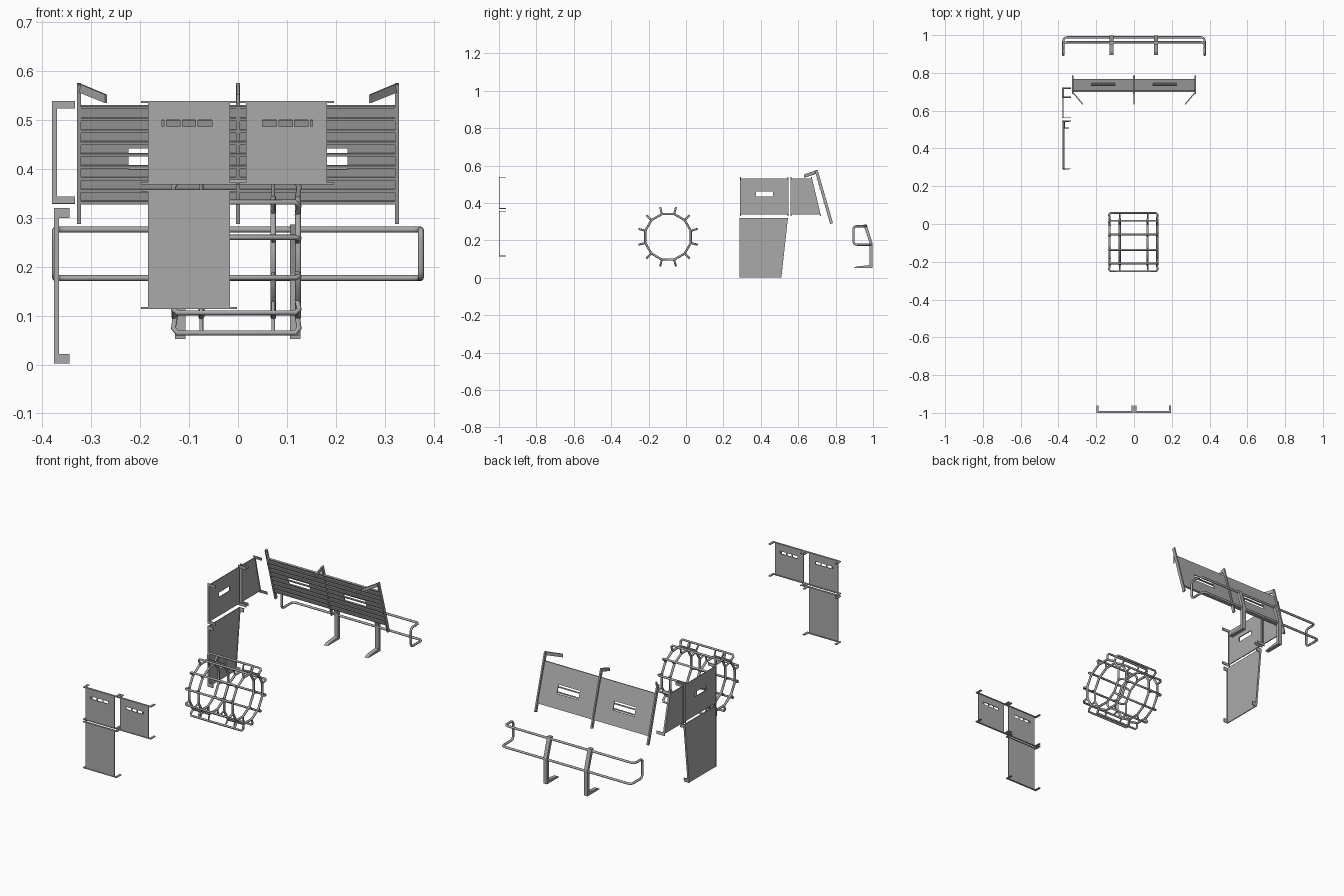
import bpy
import math
from mathutils import Vector, Matrix

cube = bpy.data.objects.get("Cube")
if cube:
    bpy.data.objects.remove(cube, do_unlink=True)

steel = bpy.data.materials.new("steel_grey")
steel.use_nodes = True
GREY = (0.4, 0.4, 0.4, 1)
steel.diffuse_color = GREY
steel.node_tree.nodes["Principled BSDF"].inputs["Base Color"].default_value = GREY

X, Y, Z = Vector((1, 0, 0)), Vector((0, 1, 0)), Vector((0, 0, 1))


def finish(name, curve, matrix=None, smooth=False):
    """Turn a curve into a mesh object."""
    temp = bpy.data.objects.new("temp", curve)
    bpy.context.collection.objects.link(temp)
    graph = bpy.context.evaluated_depsgraph_get()
    mesh = bpy.data.meshes.new_from_object(temp.evaluated_get(graph))
    bpy.data.objects.remove(temp, do_unlink=True)
    mesh.name = name
    mesh.materials.clear()
    mesh.materials.append(steel)
    obj = bpy.data.objects.new(name, mesh)
    bpy.context.collection.objects.link(obj)
    if matrix:
        obj.matrix_world = matrix
    for poly in mesh.polygons:
        poly.material_index = 0
        poly.use_smooth = False
    if smooth:
        bpy.ops.object.select_all(action='DESELECT')
        obj.select_set(True)
        bpy.context.view_layer.objects.active = obj
        bpy.ops.object.shade_smooth_by_angle(angle=math.radians(50))
    return obj


def add_spline(curve, points, closed):
    spline = curve.splines.new('POLY')
    spline.points.add(len(points) - 1)
    for p, co in zip(spline.points, points):
        p.co = (*co, 1)
    spline.use_cyclic_u = closed


def plate(name, origin, u, v, loops, thick):
    """Flat sheet in the u-v plane; loops after the first are holes."""
    curve = bpy.data.curves.new(name, 'CURVE')
    curve.dimensions = '2D'
    curve.fill_mode = 'BOTH'
    curve.extrude = thick / 2
    for loop in loops:
        add_spline(curve, [(a, b, 0) for a, b in loop], True)
    n = u.cross(v).normalized()
    matrix = Matrix((u, v, n)).transposed().to_4x4()
    matrix.translation = origin
    return finish(name, curve, matrix)


def rect(a0, a1, b0, b1):
    return [(a0, b0), (a1, b0), (a1, b1), (a0, b1)]


def tube(name, paths, radius, closed=False):
    curve = bpy.data.curves.new(name, 'CURVE')
    curve.dimensions = '3D'
    curve.bevel_depth = radius
    curve.bevel_resolution = 2
    curve.use_fill_caps = True
    for path in paths:
        add_spline(curve, path, closed)
    return finish(name, curve, smooth=True)


def rounded(points, r):
    """Round the corners of a closed path."""
    out = []
    pts = [Vector(p) for p in points]
    for i, p in enumerate(pts):
        a = p + (pts[i - 1] - p).normalized() * r
        b = p + (pts[(i + 1) % len(pts)] - p).normalized() * r
        for t in (0, 0.25, 0.5, 0.75, 1):
            out.append(a * (1 - t) ** 2 + p * 2 * t * (1 - t) + b * t * t)
    return out


def flange(name, start, end, arm_dir, reach, arm):
    """C-shaped edge strip with a mounting arm at both ends."""
    start, end = Vector(start), Vector(end)
    length = (end - start).length
    w = 0.01
    loop = [(0, 0), (length, 0), (length, reach), (length - arm, reach),
            (length - arm, w), (arm, w), (arm, reach), (0, reach)]
    plate(name, start, (end - start).normalized(), arm_dir, [loop], 0.004)


# Front armour: three sheets with vision slots and edge flanges
def front_panel(name, x0, x1, z0, z1, slots=()):
    holes = [rect(a, b, 0.487, 0.5) for a, b in slots]
    plate(name, Vector((0, -0.996, 0)), X, Z,
          [rect(x0, x1, z0, z1)] + holes, 0.004)
    for label, z in (("lower", z0), ("upper", z1)):
        flange(f"{name}_{label}_flange", (x0 - 0.014, -1, z),
               (x1 + 0.014, -1, z), Y, 0.038, 0.011)


left_slots = [(0.05, 0.079), (0.084, 0.111), (0.116, 0.143), (0.148, 0.152)]
right_slots = [(-0.003 - b, -0.003 - a) for a, b in left_slots]
front_panel("front_lower_panel", -0.184, -0.016, 0.116, 0.356)
front_panel("front_right_panel", -0.184, -0.016, 0.37, 0.537, right_slots)
front_panel("front_left_panel", 0.016, 0.182, 0.37, 0.537, left_slots)


# Side armour: sheets in the y-z plane, flanged on front and rear edges
def side_panel(name, x, outline, z_pad, reach, arm, holes=()):
    plate(name, Vector((x + 0.005, 0, 0)), Y, Z, [outline] + list(holes), 0.005)
    for label, low, high in (("front", outline[0], outline[3]),
                             ("rear", outline[1], outline[2])):
        flange(f"{name}_{label}_flange", (x, low[0], low[1] - z_pad),
               (x, high[0], high[1] + z_pad), X, reach, arm)


side_panel("side_lower_panel", -0.376,
           [(0.287, 0.002), (0.508, 0.002), (0.543, 0.32), (0.287, 0.32)],
           0, 0.031, 0.02)
side_panel("side_upper_panel", -0.38, rect(0.292, 0.545, 0.338, 0.53),
           0.009, 0.047, 0.015, [rect(0.375, 0.465, 0.435, 0.46)])
side_panel("side_rear_panel", -0.38,
           [(0.562, 0.338), (0.72, 0.338), (0.67, 0.53), (0.562, 0.53)],
           0.009, 0.047, 0.015)

# Sloping rear screen with two windows and horizontal ribs
slope = Vector((0, -0.288, 0.957)).normalized()
screen_origin = Vector((0, 0.766, 0.33))
windows = [rect(s * 0.162 - 0.062, s * 0.162 + 0.062, 0.073, 0.117) for s in (-1, 1)]
plate("rear_screen", screen_origin, X, slope,
      [rect(-0.322, 0.322, 0, 0.209)] + windows, 0.004)
normal = X.cross(slope)
for i in range(9):
    s = 0.003 + i * 0.0254
    plate(f"screen_rib_{i + 1}", screen_origin + normal * 0.004, X, slope,
          [rect(-0.322, 0.322, s - 0.003, s + 0.003)], 0.007)

# Screen posts with top arms; outer arms turn inward
for name, x, turn in (("right", -0.325, 0.055), ("centre", 0, 0), ("left", 0.325, -0.055)):
    plate(f"screen_{name}_post", Vector((x, 0, 0)), Y, Z,
          [[(0.689, 0.572), (0.704, 0.576), (0.786, 0.292), (0.771, 0.287)]], 0.008)
    flat = Vector((turn, -0.065, 0))
    reach = flat.length
    plate(f"screen_{name}_arm", Vector((x, 0.698, 0)), flat.normalized(), Z,
          [[(0, 0.575), (0, 0.557), (reach, 0.535), (reach, 0.552)]], 0.006)

# Round cage: four rings joined by twelve U-shaped bars
CY, CZ = -0.096, 0.219


def around(x, radius, angle):
    return (x, CY + radius * math.cos(angle), CZ + radius * math.sin(angle))


angles = [math.radians(15 + 30 * k) for k in range(12)]
ring_xs = (-0.13, -0.075, 0.072, 0.123)
tube("cage_rings", [[around(x, 0.126, a) for a in angles] for x in ring_xs], 0.006, True)
tube("cage_bars", [[around(-0.128, 0.122, a), around(-0.132, 0.15, a),
                    around(-0.124, 0.16, a), around(0.117, 0.16, a),
                    around(0.125, 0.15, a), around(0.121, 0.122, a)]
                   for a in angles], 0.0055)
tube("cage_spokes", [[around(x, 0.122, a), around(x, 0.16, a)]
                     for a in angles for x in ring_xs[1:3]], 0.004)

# Rear bumper: one closed bent tube
bumper = [(-0.374, 0.895, 0.276), (-0.374, 0.962, 0.276), (0.374, 0.962, 0.276),
          (0.374, 0.895, 0.276), (0.374, 0.895, 0.177), (0.374, 0.988, 0.177),
          (-0.374, 0.988, 0.177), (-0.374, 0.895, 0.177)]
tube("bumper_rail", [rounded(bumper, 0.02)], 0.006, True)

# Bumper legs with wedge feet
leg = [(0.948, 0.286), (0.966, 0.286), (0.997, 0.185), (0.997, 0.052),
       (0.894, 0.052), (0.91, 0.06), (0.982, 0.068), (0.982, 0.185)]
for name, x in (("right", -0.118), ("left", 0.117)):
    plate(f"bumper_{name}_leg", Vector((x, 0, 0)), Y, Z, [leg], 0.021)
